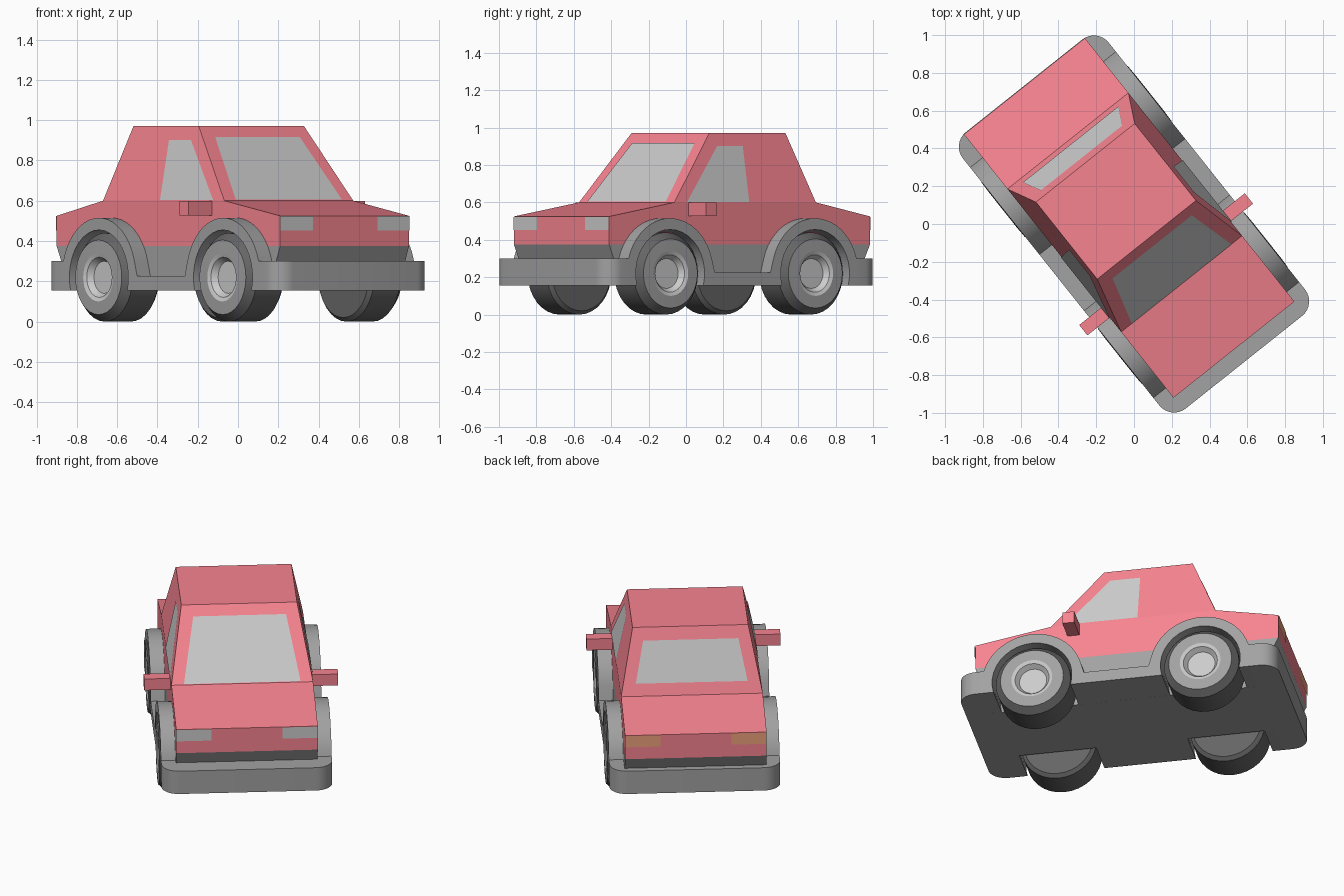
import bpy, bmesh, math
from mathutils import Vector

if "Cube" in bpy.data.objects:
    bpy.data.objects.remove(bpy.data.objects["Cube"])

YAW = math.radians(38.5)      # the whole car is turned on the ground
BODY_X, TRIM_X, WELL_X = 0.409, 0.493, 0.255
AXLES = (-0.50, 0.49)
AXLE_Z = 0.22


def material(name, color):
    m = bpy.data.materials.new(name)
    m.diffuse_color = (*color, 1)
    m.use_nodes = True
    m.node_tree.nodes["Principled BSDF"].inputs["Base Color"].default_value = m.diffuse_color
    return m


RED = material("red_paint", (0.93, 0.23, 0.28))
GLASS = material("pale_glass", (0.55, 0.55, 0.55))
TRIM = material("grey_trim", (0.36, 0.36, 0.36))
RUBBER = material("dark_rubber", (0.13, 0.13, 0.13))
AMBER = material("amber_light", (0.85, 0.36, 0.2))


def finish(name, bm, mat=None, smooth=None):
    me = bpy.data.meshes.new(name)
    bm.to_mesh(me)
    bm.free()
    ob = bpy.data.objects.new(name, me)
    bpy.context.collection.objects.link(ob)
    ob.rotation_euler.z = YAW
    if mat:
        me.materials.append(mat)
    if smooth:
        bpy.ops.object.select_all(action='DESELECT')
        ob.select_set(True)
        bpy.context.view_layer.objects.active = ob
        bpy.ops.object.shade_smooth_by_angle(angle=math.radians(smooth))
    return ob


def prism(points, offset):
    """Solid made by sweeping a flat outline along an offset."""
    bm = bmesh.new()
    a = [bm.verts.new(p) for p in points]
    b = [bm.verts.new(Vector(p) + Vector(offset)) for p in points]
    bm.faces.new(a)
    bm.faces.new(b)
    for i in range(len(a)):
        j = (i + 1) % len(a)
        bm.faces.new((a[i], a[j], b[j], b[i]))
    bmesh.ops.recalc_face_normals(bm, faces=bm.faces)
    return bm


def side_prism(outline, x0, x1):
    return prism([(x0, y, z) for y, z in outline], (x1 - x0, 0, 0))


def lathe(bm, profile, y, side, n=32):
    """Turn (x, radius) points around an axle; zero radius closes the end."""
    rings = []
    for x, r in profile:
        count = 1 if r == 0 else n
        rings.append([bm.verts.new((side * x, y + r * math.cos(2 * math.pi * i / n),
                                    AXLE_Z + r * math.sin(2 * math.pi * i / n)))
                      for i in range(count)])
    for a, b in zip(rings, rings[1:]):
        for i in range(n):
            j = (i + 1) % n
            quad = [a[i % len(a)], a[j % len(a)], b[j % len(b)], b[i % len(b)]]
            bm.faces.new(list(dict.fromkeys(quad))).normal_update()
    bmesh.ops.recalc_face_normals(bm, faces=bm.faces)


def panel(name, points, mat):
    """Thin flat panel lying just outside the body surface."""
    pts = [Vector(p) for p in points]
    mid = sum(pts, Vector()) / 4
    nrm = (pts[1] - pts[0]).cross(pts[2] - pts[0]).normalized()
    if nrm.dot(mid - Vector((0, 0.05, 0.45))) < 0:
        nrm.negate()
        pts.reverse()
    bm = bmesh.new()
    bm.faces.new([bm.verts.new(p + nrm * 0.004) for p in pts])
    finish(name, bm, mat)


# Wheel well cutter
bm = bmesh.new()
for y in AXLES:
    for s in (-1, 1):
        lathe(bm, [(WELL_X, 0), (WELL_X, 0.235), (0.6, 0.235), (0.6, 0)], y, s, 40)
cutter = finish("wheel_well_cutter", bm)
cutter.hide_render = True
cutter.display_type = 'WIRE'


def cut_wells(ob):
    m = ob.modifiers.new("wheel_wells", 'BOOLEAN')
    m.operation, m.solver, m.object = 'DIFFERENCE', 'EXACT', cutter


# Painted lower body
cut_wells(finish("body", side_prism(
    [(-0.85, 0.375), (-0.85, 0.525), (-0.405, 0.60), (0.562, 0.60),
     (0.932, 0.525), (0.932, 0.375)], -BODY_X, BODY_X), RED))

# Tapered grey band under the paint
cut_wells(finish("lower_body", side_prism(
    [(-0.815, 0.29), (-0.85, 0.375), (0.932, 0.375), (0.89, 0.29), (0.89, 0.2),
     (-0.815, 0.2)], -BODY_X, BODY_X), TRIM))


def arc(y, r, a0, a1, n=20):
    """Arch points; angles run from the front of the car over the wheel."""
    angles = [math.radians(a0 + (a1 - a0) * i / n) for i in range(n + 1)]
    return [(y - r * math.cos(a), AXLE_Z + r * math.sin(a)) for a in angles]


# Side trim: wheel arches joined by a sill, with the wheel openings in the outline
front, rear = AXLES
end_f, end_r = front - 0.284, rear + 0.284
outline = ([(end_f, 0.155), (end_f, 0.30)] + arc(front, 0.295, 16, 164) +
           [(front + 0.305, 0.226), (rear - 0.305, 0.226)] + arc(rear, 0.295, 16, 164) +
           [(end_r, 0.30), (end_r, 0.155)] +
           arc(rear, 0.235, 196, -16) + arc(front, 0.235, 196, -16))
for s, tag in ((-1, "right"), (1, "left")):
    finish(tag + "_arches_and_sill", side_prism(outline, s * WELL_X, s * TRIM_X), TRIM, 30)

# Floor between the wheel wells
finish("floor", side_prism([(end_f, 0.155), (end_f, 0.30), (end_r, 0.30), (end_r, 0.155)],
                           -WELL_X, WELL_X), TRIM)

# Wrap-around bumpers with rounded corners
for d, y_in, name in ((-1, end_f, "front_bumper"), (1, end_r, "rear_bumper")):
    plan = [(-TRIM_X, y_in)]
    for s, a0, a1 in ((-1, 180, 90), (1, 90, 0)):
        for i in range(9):
            a = math.radians(a0 + (a1 - a0) * i / 8)
            plan.append((s * (TRIM_X - 0.1) + 0.1 * math.cos(a), d * (0.835 + 0.1 * math.sin(a))))
    plan.append((TRIM_X, y_in))
    finish(name, prism([(x, y, 0.155) for x, y in plan], (0, 0, 0.145)), TRIM, 30)

# Cabin
bm = bmesh.new()
low = [bm.verts.new((x, y, 0.60)) for x, y in
       ((-BODY_X, -0.405), (BODY_X, -0.405), (BODY_X, 0.562), (-BODY_X, 0.562))]
top = [bm.verts.new((x, y, 0.97)) for x, y in
       ((-0.334, -0.107), (0.334, -0.107), (0.334, 0.414), (-0.334, 0.414))]
bm.faces.new(low)
bm.faces.new(top)
for i in range(4):
    j = (i + 1) % 4
    bm.faces.new((low[i], low[j], top[j], top[i]))
bmesh.ops.recalc_face_normals(bm, faces=bm.faces)
finish("cabin", bm, RED)

# Windows, placed on the cabin slopes by height
front_y = lambda z: -0.405 + (z - 0.60) / 0.37 * 0.298
rear_y = lambda z: 0.562 - (z - 0.60) / 0.37 * 0.148
side_x = lambda z: BODY_X - (z - 0.60) / 0.37 * 0.075
for name, fy, z0, z1, w0, w1 in (("windscreen", front_y, 0.603, 0.915, 0.337, 0.268),
                                 ("rear_window", rear_y, 0.668, 0.898, 0.323, 0.275)):
    panel(name, [(-w0, fy(z0), z0), (w0, fy(z0), z0), (w1, fy(z1), z1), (-w1, fy(z1), z1)], GLASS)

for side, tag in ((-1, "right"), (1, "left")):
    a, b = side * side_x(0.602), side * side_x(0.90)
    panel(tag + "_window", [(a, -0.32, 0.602), (a, 0.104, 0.602),
                            (b, 0.108, 0.90), (b, -0.068, 0.90)], GLASS)
    # Lights
    for name, y, mat in (("headlight", -0.85, GLASS), ("tail_light", 0.932, AMBER)):
        x0, x1 = side * 0.205, side * BODY_X
        panel(f"{tag}_{name}", [(x0, y, 0.452), (x1, y, 0.452),
                                (x1, y, 0.523), (x0, y, 0.523)], mat)
    # Door mirror
    finish(tag + "_mirror", side_prism([(-0.308, 0.527), (-0.308, 0.599), (-0.238, 0.599),
                                        (-0.238, 0.527)], side * 0.38, side * 0.56), RED)
    # Wheels: tyre, flat rim ring and recessed hub
    for y, end in zip(AXLES, ("front", "rear")):
        for part, mat, prof in (
                ("tyre", RUBBER, [(0.27, 0), (0.27, 0.2), (0.29, 0.22), (0.455, 0.22), (0.495, 0.185)]),
                ("rim", TRIM, [(0.495, 0.185), (0.497, 0.12)]),
                ("hub", GLASS, [(0.497, 0.12), (0.49, 0.10), (0.46, 0.08), (0.46, 0)])):
            bm = bmesh.new()
            lathe(bm, prof, y, side)
            # the open tyre, rim and hub all face outwards
            out = bm.faces[:][0].normal.x * side
            if (out > 0) == (part == "tyre"):
                bmesh.ops.reverse_faces(bm, faces=bm.faces)
            finish(f"{tag}_{end}_{part}", bm, mat, 30)
